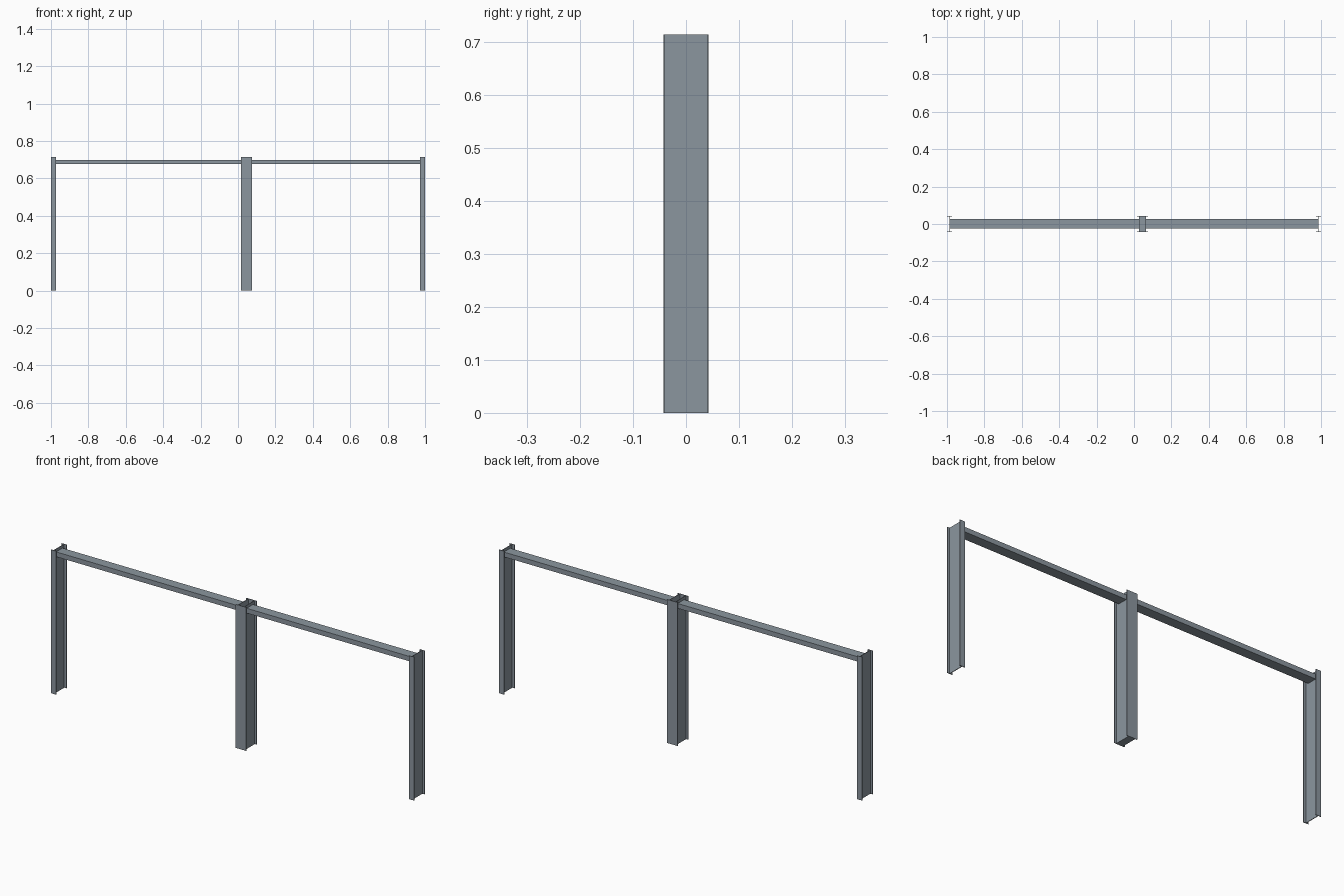
import bpy, bmesh

if "Cube" in bpy.data.objects:
    bpy.data.objects.remove(bpy.data.objects["Cube"])

steel = bpy.data.materials.new("steel grey")
steel.diffuse_color = (0.26, 0.305, 0.345, 1)
steel.use_nodes = True
steel.node_tree.nodes["Principled BSDF"].inputs["Base Color"].default_value = steel.diffuse_color


def part(name, boxes):
    """One object made of boxes given as (x0, x1, y0, y1, z0, z1)."""
    bm = bmesh.new()
    for x0, x1, y0, y1, z0, z1 in boxes:
        for v in bmesh.ops.create_cube(bm, size=1)["verts"]:
            v.co = (x1 if v.co.x > 0 else x0,
                    y1 if v.co.y > 0 else y0,
                    z1 if v.co.z > 0 else z0)
    me = bpy.data.meshes.new(name)
    bm.to_mesh(me)
    bm.free()
    me.materials.append(steel)
    ob = bpy.data.objects.new(name, me)
    bpy.context.collection.objects.link(ob)
    return ob


H = 0.714      # post height
D = 0.0425     # half depth of the posts
T = 0.003      # plate thickness
MX = 0.046     # centre of the middle post
EX = 0.986     # centre of the end posts


def post(name, cx, half_width, webs, extra=()):
    boxes = [(cx - half_width, cx + half_width, -D, -D + T, 0, H),
             (cx - half_width, cx + half_width, D - T, D, 0, H)]
    boxes += [(cx + w - T / 2, cx + w + T / 2, -D + T, D - T, 0, H) for w in webs]
    part(name, boxes + list(extra))


# end posts: narrow I sections
post("left_post", -EX, 0.014, [0])
post("right_post", EX, 0.014, [0])

# middle post: wide flanges, two webs, closed foot
post("middle_post", MX, 0.029, [-0.017, 0.017],
     [(MX - 0.0155, MX + 0.0155, -D + T, D - T, 0, T)])

# top rails run from web to web
part("left_rail", [(-EX, MX - 0.017, -0.024, 0.026, 0.676, 0.70)])
part("right_rail", [(MX + 0.017, EX, -0.024, 0.026, 0.676, 0.70)])
